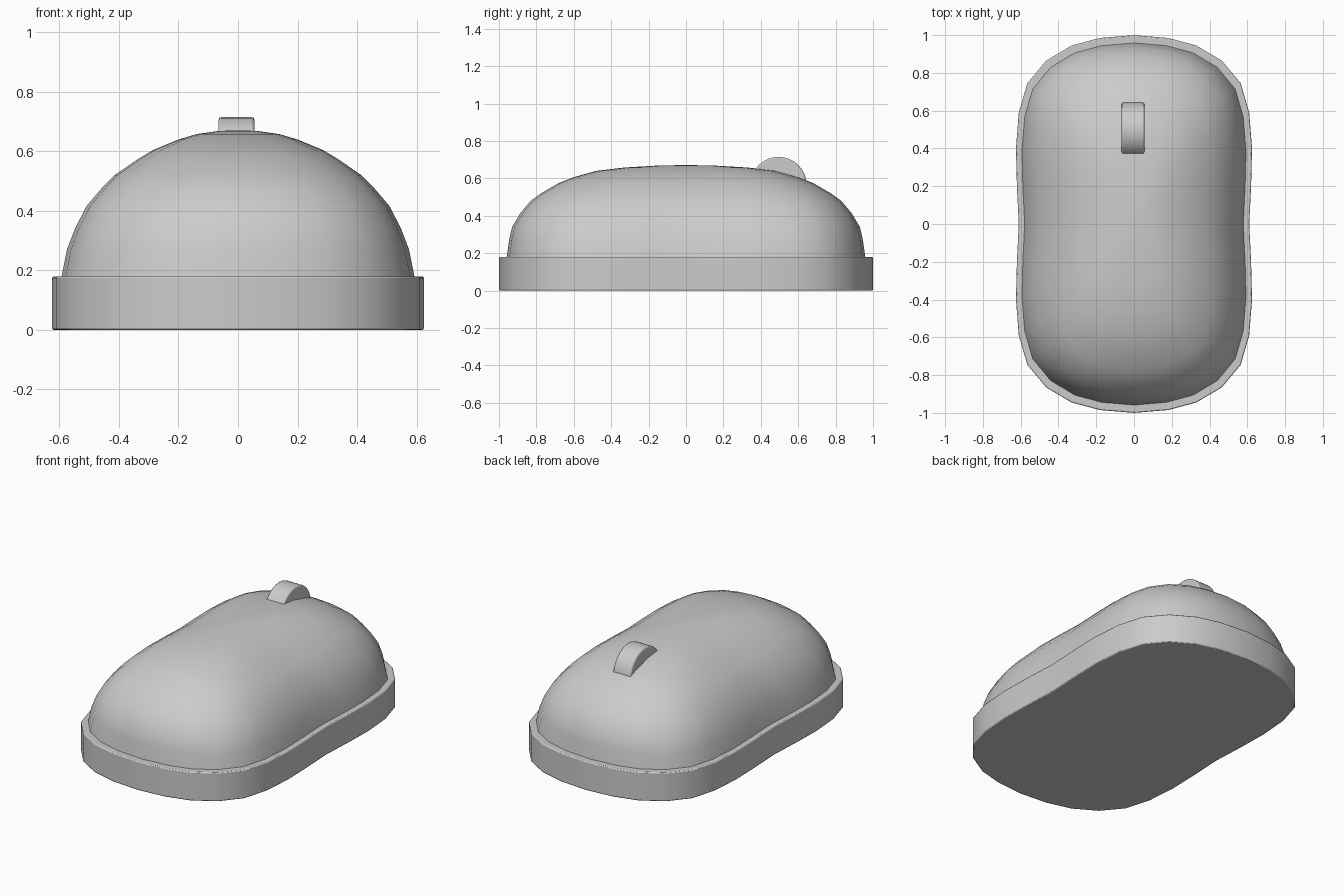
import bpy
import bmesh
import math

if "Cube" in bpy.data.objects:
    bpy.data.objects.remove(bpy.data.objects["Cube"])

grey = bpy.data.materials.new("plain_grey")
grey.use_nodes = True
GREY = (0.6, 0.6, 0.6, 1)
grey.diffuse_color = GREY
grey.node_tree.nodes["Principled BSDF"].inputs["Base Color"].default_value = GREY

# One quarter of the waisted outline, from the back centre to the waist
QUARTER = [(0, 1), (.18, .985), (.33, .945), (.465, .865), (.565, .745),
           (.61, .59), (.625, .4), (.62, .2), (.61, 0)]
HALF_WIDTH, HALF_LENGTH = 0.625, 1.0


def full_outline():
    back_right = QUARTER
    front_right = [(x, -y) for x, y in reversed(QUARTER[:-1])]
    right = back_right + front_right
    left = [(-x, y) for x, y in reversed(right[1:-1])]
    return [(x / HALF_WIDTH, y / HALF_LENGTH) for x, y in right + left]


def finish(name, bm, bevel=0, angle=35):
    bmesh.ops.recalc_face_normals(bm, faces=bm.faces)
    mesh = bpy.data.meshes.new(name)
    bm.to_mesh(mesh)
    bm.free()
    mesh.materials.append(grey)
    obj = bpy.data.objects.new(name, mesh)
    bpy.context.collection.objects.link(obj)
    bpy.ops.object.select_all(action='DESELECT')
    obj.select_set(True)
    bpy.context.view_layer.objects.active = obj
    if bevel:
        mod = obj.modifiers.new("Edge rounding", 'BEVEL')
        mod.width = bevel
        mod.segments = 2
        mod.limit_method = 'ANGLE'
        mod.angle_limit = math.radians(50)
    bpy.ops.object.shade_smooth_by_angle(angle=math.radians(angle))
    return obj


def loft(name, levels, bevel=0, angle=35):
    """Stack scaled copies of the outline: (half width, half length, height)."""
    bm = bmesh.new()
    shape = full_outline()
    rings = [[bm.verts.new((x * w, y * l, z)) for x, y in shape]
             for w, l, z in levels]
    n = len(shape)
    for low, high in zip(rings, rings[1:]):
        for i in range(n):
            j = (i + 1) % n
            bm.faces.new((low[i], low[j], high[j], high[i]))
    bm.faces.new(rings[0])
    bm.faces.new(rings[-1])
    return finish(name, bm, bevel, angle)


# Base slab
loft("base", [(.625, 1, 0), (.625, 1, .18)], bevel=.006)

# Domed palm shell
loft("shell", [(.595, .96, .17), (.575, .946, .27), (.548, .93, .34),
               (.51, .885, .415), (.455, .83, .48), (.415, .775, .52),
               (.335, .68, .575), (.285, .605, .605), (.2, .48, .64),
               (.14, .33, .658), (.07, .16, .668), (.01, .02, .671)], angle=60)

# Scroll wheel
bm = bmesh.new()
bmesh.ops.create_cone(bm, cap_ends=True, segments=32, radius1=.15, radius2=.15, depth=.12)
for v in bm.verts:
    x, y, z = v.co
    v.co = (z - .005, x + .495, y + .565)
finish("scroll_wheel", bm, bevel=.008)
